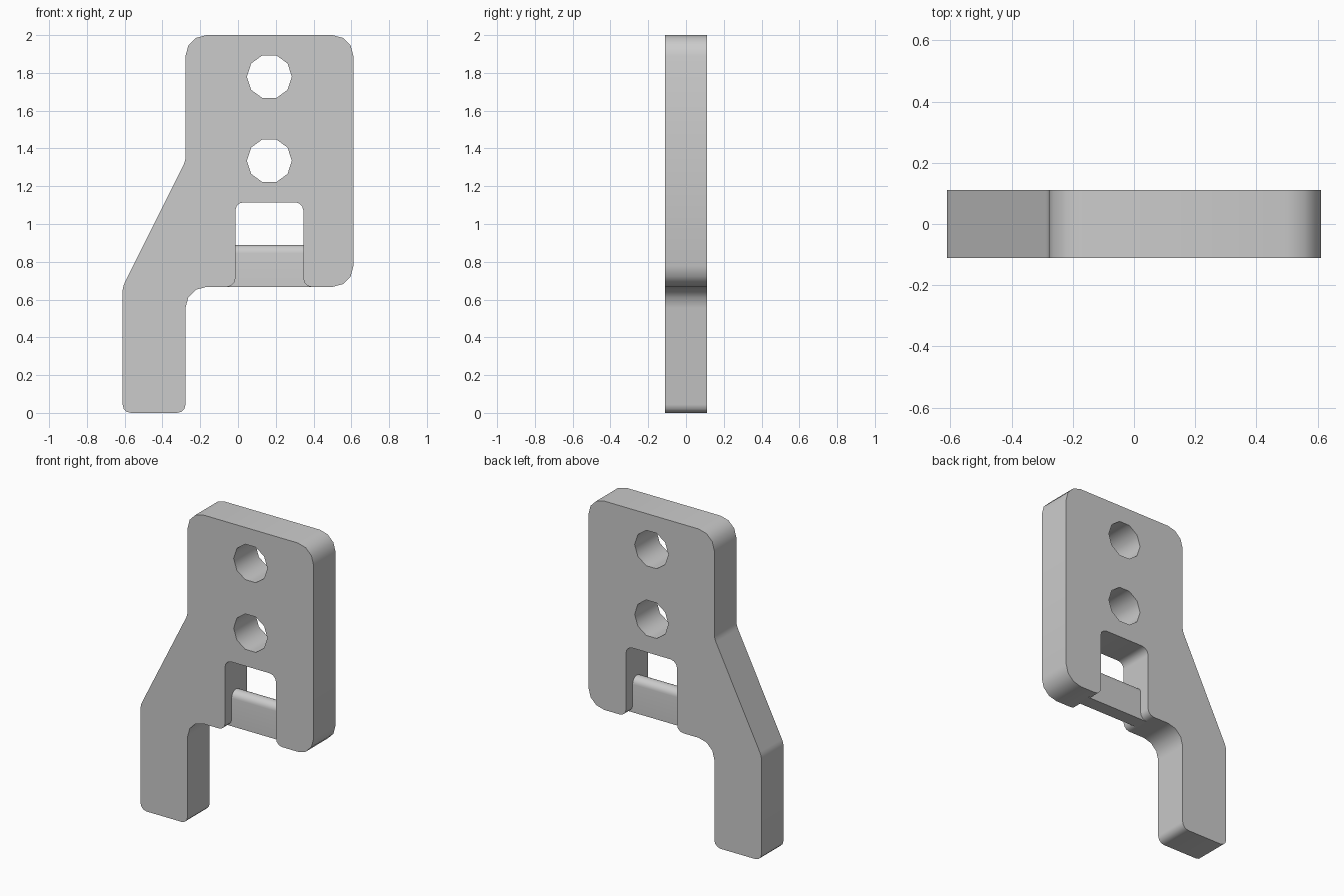
import bpy, bmesh, math
from mathutils import Vector

if "Cube" in bpy.data.objects:
    bpy.data.objects.remove(bpy.data.objects["Cube"])


def rounded(corners, segs=3):
    """Round each (x, z, tangent length) corner of a closed profile."""
    out = []
    n = len(corners)
    for i, (x, z, t) in enumerate(corners):
        c = Vector((x, z))
        if t == 0:
            out.append(c)
            continue
        u = (Vector(corners[i - 1][:2]) - c).normalized()
        v = (Vector(corners[(i + 1) % n][:2]) - c).normalized()
        mid = c + (u + v).normalized() * t / math.cos(u.angle(v) / 2)
        a, b = c + u * t - mid, c + v * t - mid
        ang = a.angle(b)
        for k in range(segs + 1):
            f = k / segs
            out.append(mid + (a * math.sin((1 - f) * ang) + b * math.sin(f * ang))
                       / math.sin(ang))
    return out


def prism(name, loops, place, offset):
    """Fill profile loops (later ones are holes) and extrude by offset."""
    bm = bmesh.new()
    edges = []
    for loop in loops:
        vs = [bm.verts.new(place(p)) for p in loop]
        edges += [bm.edges.new((vs[i - 1], vs[i])) for i in range(len(vs))]
    bmesh.ops.triangle_fill(bm, use_beauty=True, edges=edges)
    ext = bmesh.ops.extrude_face_region(bm, geom=bm.faces[:], use_keep_orig=True)
    moved = [g for g in ext["geom"] if isinstance(g, bmesh.types.BMVert)]
    bmesh.ops.translate(bm, verts=moved, vec=offset)
    bmesh.ops.recalc_face_normals(bm, faces=bm.faces[:])
    mesh = bpy.data.meshes.new(name)
    bm.to_mesh(mesh)
    bm.free()
    ob = bpy.data.objects.new(name, mesh)
    bpy.context.collection.objects.link(ob)
    bpy.ops.object.select_all(action='DESELECT')
    ob.select_set(True)
    bpy.context.view_layer.objects.active = ob
    bpy.ops.object.shade_smooth_by_angle(angle=math.radians(40))
    return ob


R, S = 0.111, 0.044          # large and small corner radii
WL, WR = -0.014, 0.346       # slot sides

# Plate with leg and bottom slot
outline = rounded([
    (-0.611, 0, S), (-0.278, 0, S), (-0.278, 0.667, R),
    (WL, 0.667, S), (WL, 1.115, S), (WR, 1.115, S), (WR, 0.667, S),
    (0.611, 0.667, R), (0.611, 2, R), (-0.278, 2, R),
    (-0.278, 1.333, 0.026), (-0.611, 0.667, 0.026),
])

# Ten-sided bolt holes
holes = [[Vector((0.166 + 0.119 * math.cos(k * math.tau / 10),
                  z + 0.119 * math.sin(k * math.tau / 10))) for k in range(10)]
         for z in (1.78, 1.335)]

prism("bracket_plate", [outline] + holes,
      lambda p: (p.x, -0.111, p.y), (0, 0.222, 0))

# Thin cross bar in the slot, rounded on top
bar = rounded([(-S, 0.667, 0), (S, 0.667, 0), (S, 0.889, S - 0.0005),
               (-S, 0.889, S - 0.0005)], 6)
prism("cross_bar", [bar], lambda p: (WL - S, p.x, p.y), (WR - WL + 2 * S, 0, 0))
